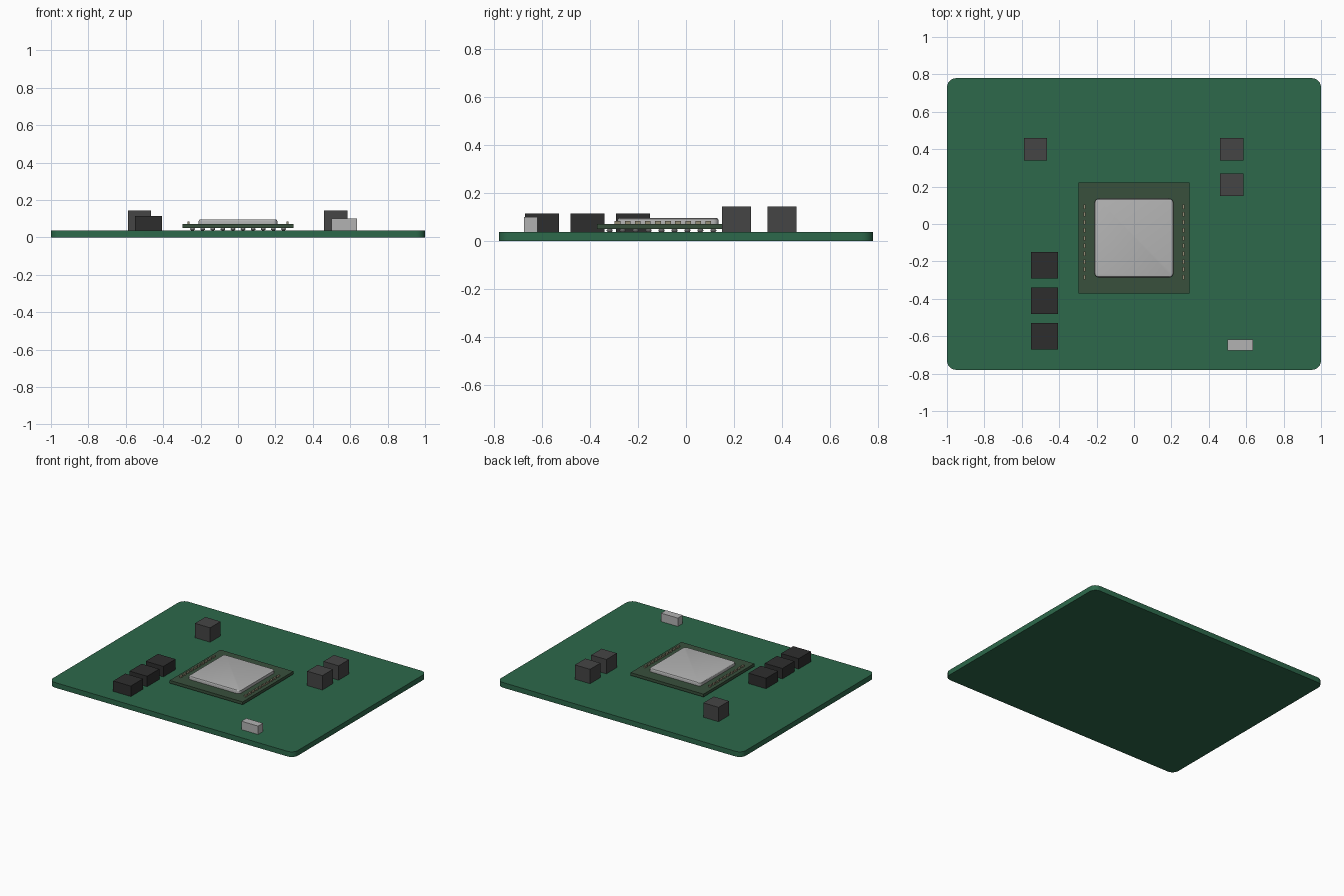
import bpy, bmesh
from mathutils import Matrix

if "Cube" in bpy.data.objects:
    bpy.data.objects.remove(bpy.data.objects["Cube"])


def material(name, rgb):
    m = bpy.data.materials.new(name)
    m.diffuse_color = (*rgb, 1)
    m.use_nodes = True
    m.node_tree.nodes["Principled BSDF"].inputs["Base Color"].default_value = m.diffuse_color
    return m


GREEN = material("board_green", (0.026, 0.14, 0.07))
OLIVE = material("substrate_green", (0.04, 0.08, 0.045))
BLACK = material("black_plastic", (0.027, 0.027, 0.027))
GREY = material("dark_grey", (0.06, 0.06, 0.06))
SILVER = material("silver", (0.45, 0.45, 0.45))
BRASS = material("contact_tan", (0.3, 0.27, 0.18))


def add_box(bm, x0, x1, y0, y1, z0, z1):
    mat = Matrix.Translation(((x0 + x1) / 2, (y0 + y1) / 2, (z0 + z1) / 2)) \
        @ Matrix.Diagonal((x1 - x0, y1 - y0, z1 - z0, 1))
    return bmesh.ops.create_cube(bm, size=1, matrix=mat)["verts"]


def finish(bm, name, mat):
    me = bpy.data.meshes.new(name)
    bm.to_mesh(me)
    bm.free()
    me.materials.append(mat)
    ob = bpy.data.objects.new(name, me)
    bpy.context.collection.objects.link(ob)
    return ob


def smooth(ob):
    bpy.ops.object.select_all(action='DESELECT')
    ob.select_set(True)
    bpy.context.view_layer.objects.active = ob
    bpy.ops.object.shade_smooth_by_angle()


def slab(name, bounds, mat, radius=0, rim=0):
    """Box with rounded upright corners and an optional rounded top rim."""
    bm = bmesh.new()
    add_box(bm, *bounds)
    if radius:
        up = [e for e in bm.edges if abs(e.verts[0].co.z - e.verts[1].co.z) > 1e-4]
        bmesh.ops.bevel(bm, geom=up, offset=radius, segments=6, profile=0.5, affect='EDGES')
    if rim:
        top = [e for e in bm.edges if all(v.co.z > bounds[5] - 1e-5 for v in e.verts)]
        bmesh.ops.bevel(bm, geom=top, offset=rim, segments=3, profile=0.5, affect='EDGES')
    ob = finish(bm, name, mat)
    if radius:
        smooth(ob)
    return ob


# Circuit board
slab("board", (-1, 1, -0.78, 0.78, 0, 0.038), GREEN, radius=0.05)

# Processor: substrate and metal lid
CY = -0.075
slab("chip_substrate", (-0.298, 0.298, CY - 0.296, CY + 0.296, 0.051, 0.072), OLIVE)
slab("chip_lid", (-0.21, 0.21, CY - 0.21, CY + 0.21, 0.072, 0.096), SILVER,
     radius=0.022, rim=0.008)

# Solder balls between board and substrate
bm = bmesh.new()
for i in range(10):
    for j in range(10):
        pos = ((i - 4.5) * 0.054, CY + (j - 4.5) * 0.054, 0.0445)
        bmesh.ops.create_uvsphere(bm, u_segments=12, v_segments=6, radius=1,
                                  matrix=Matrix.Translation(pos)
                                  @ Matrix.Diagonal((0.013, 0.013, 0.0085, 1)))
smooth(finish(bm, "solder_balls", SILVER))

# Rows of tiny capacitors on both sides of the lid
bm = bmesh.new()
for x in (-0.265, 0.265):
    for i in range(10):
        y = CY - 0.021 + (i - 4.5) * 0.042
        add_box(bm, x - 0.006, x + 0.006, y - 0.012, y + 0.012, 0.07, 0.084)
finish(bm, "chip_capacitors", BRASS)

# Three low black inductors
for i, y in enumerate((-0.22, -0.41, -0.6)):
    slab(f"inductor_{i + 1}", (-0.55, -0.406, y - 0.071, y + 0.071, 0.036, 0.115), BLACK)

# Tall grey components
for i, (x, y) in enumerate(((-0.527, 0.4), (0.523, 0.4), (0.523, 0.21))):
    slab(f"power_block_{i + 1}", (x - 0.062, x + 0.062, y - 0.061, y + 0.061, 0.036, 0.144), GREY)

# Small silver crystal
slab("crystal", (0.5, 0.637, -0.675, -0.618, 0.036, 0.1), SILVER)
